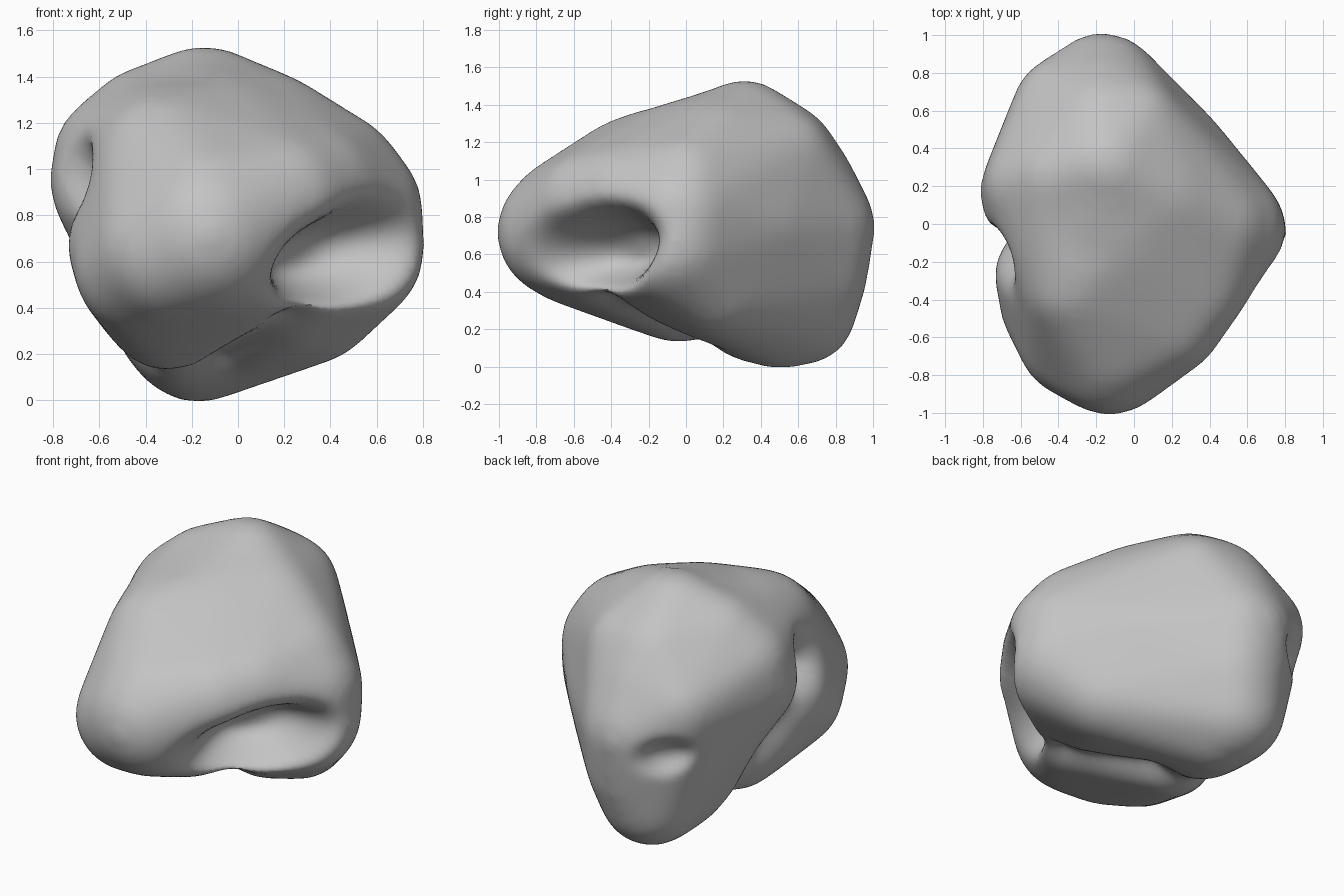
import bpy, bmesh, math
from mathutils import Vector

cube = bpy.data.objects.get("Cube")
if cube:
    bpy.data.objects.remove(cube, do_unlink=True)

# Rounded lobes that the rock skin is stretched over: centre and radius
LOBES = [
    ((-.15, .30, 1.225), .30),   # peak
    ((-.13, -.66, .72), .34),    # nose
    ((-.13, -.62, .78), .33),
    ((-.30, -.60, .65), .31),
    ((-.40, -.42, .58), .30),    # front lobe side
    ((-.30, -.05, .42), .28),    # front lobe belly
    ((-.30, -.30, 1.01), .31),   # brow
    ((-.12, .02, 1.13), .31),
    ((.18, -.50, .86), .29),     # cave roof
    ((.32, -.32, .90), .28),
    ((.25, -.35, .75), .32),
    ((.42, .0, .95), .28),       # left shoulder
    ((.48, -.03, .82), .31),
    ((.47, -.06, .66), .33),
    ((.33, .15, .42), .25),
    ((.12, .15, 1.1), .31),
    ((.25, .40, .75), .22),
    ((-.17, .68, .75), .32),     # back
    ((-.17, .50, 1.10), .30),
    ((-.02, .50, 1.10), .28),
    ((-.17, .60, .95), .30),
    ((-.38, .62, .90), .25),
    ((-.16, .66, .50), .30),
    ((-.17, .50, .28), .28),     # foot
    ((-.20, .62, .30), .28),
    ((-.53, .17, .95), .275),    # right ridge
    ((-.52, .20, 1.05), .27),
    ((-.40, .25, 1.18), .25),
]
SKIN = .013  # thickness lost again when the surface is softened

# Groove that runs around the right side and under the front lobe
GROOVE = [Vector(p) for p in (
    (-.72, -.20, .94), (-.74, -.10, .80), (-.64, .08, .50),
    (-.42, .18, .22), (-.10, .06, .15), (.12, -.26, .34), (.20, -.38, .40))]

# Dents: centre, push, long axis, half length, half height
DENTS = [
    ((.48, -.48, .63), (-.27, .29, .02), (.7, .7, .15), .36, .19),
    ((-.70, -.14, .96), (.06, .03, 0), (0, 0, 1), .16, .13),
    ((-.42, .84, .69), (.04, -.07, 0), (1, .3, 0), .17, .10),
    ((-.22, .0, 1.44), (0, 0, -.02), (1, 0, 0), .25, .25),
]


def distance_to_path(p, path):
    best = 9.0
    for a, b in zip(path, path[1:]):
        ab = b - a
        t = max(0, min(1, (p - a).dot(ab) / ab.length_squared))
        best = min(best, (p - a - ab * t).length)
    return best


def dent_offset(p, dent):
    centre, push, axis, length, height = dent
    d = p - Vector(centre)
    axis = Vector(axis).normalized()
    along = d.dot(axis)
    across = (d - axis * along).length
    q = (along / length) ** 2 + (across / height) ** 2
    return Vector(push) * math.exp(-q ** 1.7)


def apply_modifiers(obj):
    bpy.context.view_layer.objects.active = obj
    for m in list(obj.modifiers):
        bpy.ops.object.modifier_apply(modifier=m.name)


# Skin: convex hull over all the lobes
ball = bmesh.new()
bmesh.ops.create_icosphere(ball, subdivisions=4, radius=1)
directions = [v.co.copy() for v in ball.verts]
ball.free()
bm = bmesh.new()
for centre, radius in LOBES:
    for d in directions:
        bm.verts.new(Vector(centre) + d * (radius + SKIN))
bmesh.ops.convex_hull(bm, input=bm.verts[:])
bmesh.ops.delete(bm, geom=[v for v in bm.verts if not v.link_faces], context='VERTS')
mesh = bpy.data.meshes.new("rock")
bm.to_mesh(mesh)
bm.free()
rock = bpy.data.objects.new("rock", mesh)
bpy.context.collection.objects.link(rock)
bpy.ops.object.select_all(action='DESELECT')
rock.select_set(True)

# Even surface with softened ridges
remesh = rock.modifiers.new("even_surface", 'REMESH')
remesh.mode = 'VOXEL'
remesh.voxel_size = .028
soften = rock.modifiers.new("soften", 'SMOOTH')
soften.iterations = 28
apply_modifiers(rock)

# Carve the groove, the cave and the shallow dents
core = Vector((-.1, 0, .75))
for v in rock.data.vertices:
    p = v.co.copy()
    near = distance_to_path(p, GROOVE)
    move = (core - p).normalized() * .12 * math.exp(-(near / .12) ** 2)
    for dent in DENTS:
        move += dent_offset(p, dent)
    v.co = p + move
relax = rock.modifiers.new("relax", 'SMOOTH')
relax.iterations = 4
apply_modifiers(rock)

# Stone colour
stone = bpy.data.materials.new("grey_stone")
stone.use_nodes = True
grey = (.55, .55, .55, 1)
stone.diffuse_color = grey
stone.node_tree.nodes["Principled BSDF"].inputs["Base Color"].default_value = grey
rock.data.materials.clear()
rock.data.materials.append(stone)
bpy.ops.object.shade_smooth_by_angle(angle=math.radians(50))
